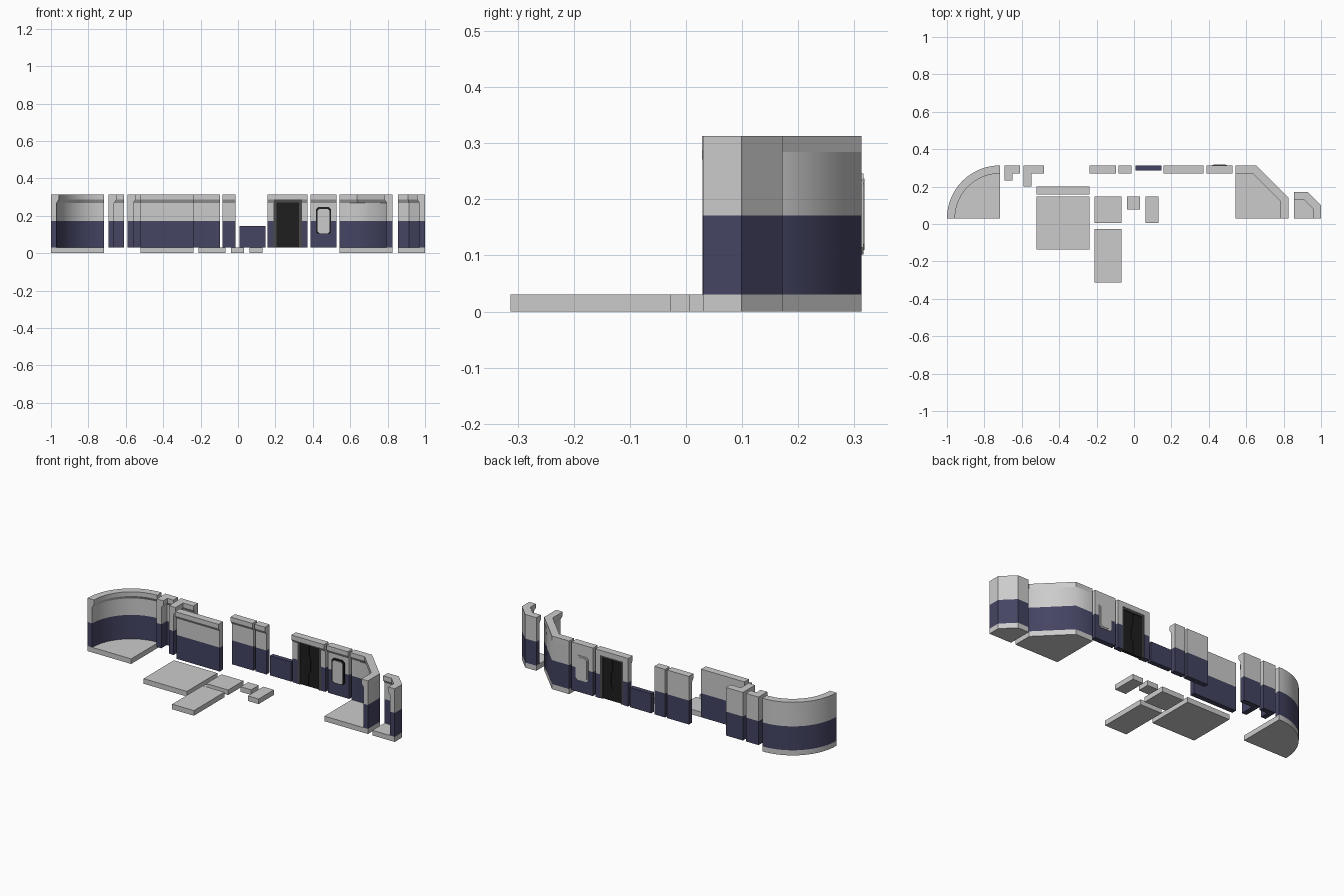
import bpy, bmesh, math
from mathutils import Vector

if "Cube" in bpy.data.objects:
    bpy.data.objects.remove(bpy.data.objects["Cube"])


def mat(name, rgb):
    m = bpy.data.materials.new(name)
    m.diffuse_color = (*rgb, 1)
    m.use_nodes = True
    m.node_tree.nodes["Principled BSDF"].inputs["Base Color"].default_value = m.diffuse_color
    return m


GREY = mat("light_grey", (0.60, 0.60, 0.60))
NAVY = mat("navy", (0.058, 0.058, 0.125))
BLACK = mat("black", (0.013, 0.013, 0.013))
DARK = mat("dark_grey", (0.07, 0.07, 0.07))

BASE, BAND, TOP, BACK = 0.03, 0.171, 0.313, 0.313

# wall section as (depth from outer face, height), with a flared cornice inside
WALL = [(0, BASE), (0, BAND), (0, 0.284), (0, TOP), (0.043, TOP),
        (0.043, 0.288), (0.03, 0.268), (0.03, BAND), (0.03, BASE)]
LINTEL = [(0, 0.284), (0, TOP), (0.043, TOP), (0.043, 0.284)]


def finish(name, bm, mats):
    bmesh.ops.recalc_face_normals(bm, faces=bm.faces)
    me = bpy.data.meshes.new(name)
    bm.to_mesh(me)
    bm.free()
    for m in mats:
        me.materials.append(m)
    ob = bpy.data.objects.new(name, me)
    bpy.context.collection.objects.link(ob)
    return ob


def sweep(name, path, profile=WALL, smooth=False):
    """Sweep a wall section along its outer outline with mitred corners."""
    pts = [Vector(p) for p in path]
    dirs = [(b - a).normalized() for a, b in zip(pts, pts[1:])]
    bm = bmesh.new()
    rings = []
    for i, p in enumerate(pts):
        a, b = dirs[max(i - 1, 0)], dirs[min(i, len(dirs) - 1)]
        na, nb = Vector((a.y, -a.x)), Vector((b.y, -b.x))
        n = (na + nb) / (1 + na.dot(nb))
        rings.append([bm.verts.new((p.x + n.x * d, p.y + n.y * d, z)) for d, z in profile])
    k = len(profile)
    for r, s in zip(rings, rings[1:]):
        for j in range(k):
            f = bm.faces.new((r[j], r[(j + 1) % k], s[(j + 1) % k], s[j]))
            # the outer and inner wall faces blend around bends, cornice stays crisp
            f.smooth = smooth and j in (0, 1, 6, 7)
    for r in (rings[0], rings[-1]):
        if profile is WALL:
            bm.faces.new((r[0], r[1], r[7], r[8]))
            bm.faces.new(r[1:8])
        else:
            bm.faces.new(r)
    # painted lower band
    for f in bm.faces:
        f.material_index = int(f.calc_center_median().z < BAND - 0.001)
    return finish(name, bm, (GREY, NAVY))


def prism(name, outline, z0, z1, m):
    bm = bmesh.new()
    f = bm.faces.new([bm.verts.new((x, y, z0)) for x, y in outline])
    g = bmesh.ops.extrude_face_region(bm, geom=[f])
    bmesh.ops.translate(bm, vec=(0, 0, z1 - z0),
                        verts=[v for v in g["geom"] if isinstance(v, bmesh.types.BMVert)])
    return finish(name, bm, (m,))


def box(name, x0, x1, y0, y1, z0, z1, m):
    return prism(name, [(x0, y0), (x1, y0), (x1, y1), (x0, y1)], z0, z1, m)


def plate(name, outline, y0, y1, m):
    """Upright plate from an x-z outline."""
    bm = bmesh.new()
    a = [bm.verts.new((x, y0, z)) for x, z in outline]
    b = [bm.verts.new((x, y1, z)) for x, z in outline]
    bm.faces.new(a)
    bm.faces.new(b)
    for i in range(len(a)):
        j = (i + 1) % len(a)
        bm.faces.new((a[i], a[j], b[j], b[i]))
    return finish(name, bm, (m,))


def cut_rect(x0, x1, z0, z1, c):
    return [(x0 + c, z0), (x1 - c, z0), (x1, z0 + c), (x1, z1 - c),
            (x1 - c, z1), (x0 + c, z1), (x0, z1 - c), (x0, z0 + c)]


# rounded corner: quarter floor and curved wall
R = 0.283
arc = [(-0.717 - R * math.cos(t), BASE + R * math.sin(t))
       for t in (math.pi / 2 * i / 24 for i in range(25))]
sweep("curved_wall", arc, smooth=True)
prism("curved_floor", arc + [(-0.717, BASE)], 0, BASE, GREY)

# small square corners
sweep("corner_wall_small", [(-0.692, 0.232), (-0.692, BACK), (-0.61, BACK)])
sweep("corner_wall_large", [(-0.59, 0.2), (-0.59, BACK), (-0.48, BACK)])

# straight walls
for name, x0, x1, y in (("wall_long", -0.52, -0.238, 0.2),
                        ("wall_medium", -0.238, -0.096, BACK),
                        ("wall_short", -0.083, -0.013, BACK),
                        ("wall_window", 0.387, 0.526, BACK),
                        ("door_jamb_left", 0.158, 0.192, BACK),
                        ("door_jamb_right", 0.341, 0.371, BACK)):
    sweep(name, [(x0, y), (x1, y)])
box("low_wall", 0.008, 0.147, 0.285, BACK, BASE, 0.145, NAVY)

# door: lintel, frame and two leaves meeting at a stepped seam
sweep("door_lintel", [(0.192, BACK), (0.341, BACK)], LINTEL)
for name, x0, x1, z0 in (("door_frame_left", 0.19, 0.206, BASE),
                         ("door_frame_right", 0.327, 0.343, BASE),
                         ("door_frame_top", 0.206, 0.327, 0.272)):
    box(name, x0, x1, 0.281, 0.311, z0, 0.284, DARK)
seam = [(0.258, BASE), (0.258, 0.10), (0.272, 0.12), (0.272, 0.19), (0.262, 0.21), (0.262, 0.272)]
plate("door_leaf_left", [(0.206, 0.272), (0.206, BASE)] + seam, 0.288, 0.304, BLACK)
plate("door_leaf_right", [(0.327, 0.272), (0.327, BASE)] + [(x + 0.003, z) for x, z in seam],
      0.288, 0.304, BLACK)
box("door_core", 0.206, 0.327, 0.293, 0.299, BASE, 0.272, BLACK)

# window: dark gasket, light panel and sill on the inside, light panel outside
plate("window_gasket", cut_rect(0.416, 0.498, 0.102, 0.246, 0.012), 0.276, 0.284, BLACK)
plate("window_panel_inner", cut_rect(0.425, 0.490, 0.106, 0.237, 0.010), 0.272, 0.277, GREY)
plate("window_frame_outer", cut_rect(0.416, 0.498, 0.102, 0.246, 0.012), 0.312, 0.316, GREY)
plate("window_panel_outer", cut_rect(0.425, 0.490, 0.110, 0.237, 0.010), 0.315, 0.318, GREY)

# angled corners: floor slab plus bent wall
angled = [(0.542, BACK), (0.654, BACK), (0.825, 0.141), (0.825, BASE)]
sweep("angled_wall_large", angled, smooth=True)
prism("angled_floor_large", angled + [(0.542, BASE)], 0, BASE, GREY)
small = [(0.855, 0.172), (0.927, 0.172), (1.0, 0.099), (1.0, BASE)]
sweep("angled_wall_small", small)
prism("angled_floor_small", small + [(0.855, BASE)], 0, BASE, GREY)

# loose floor slabs
for name, x0, x1, y0, y1 in (("floor_large", -0.52, -0.238, -0.136, 0.147),
                             ("floor_medium", -0.21, -0.068, 0.005, 0.147),
                             ("floor_long", -0.21, -0.068, -0.313, -0.028),
                             ("floor_tiny", -0.037, 0.032, 0.077, 0.147),
                             ("floor_narrow", 0.061, 0.131, 0.005, 0.147)):
    box(name, x0, x1, y0, y1, 0, BASE, GREY)
